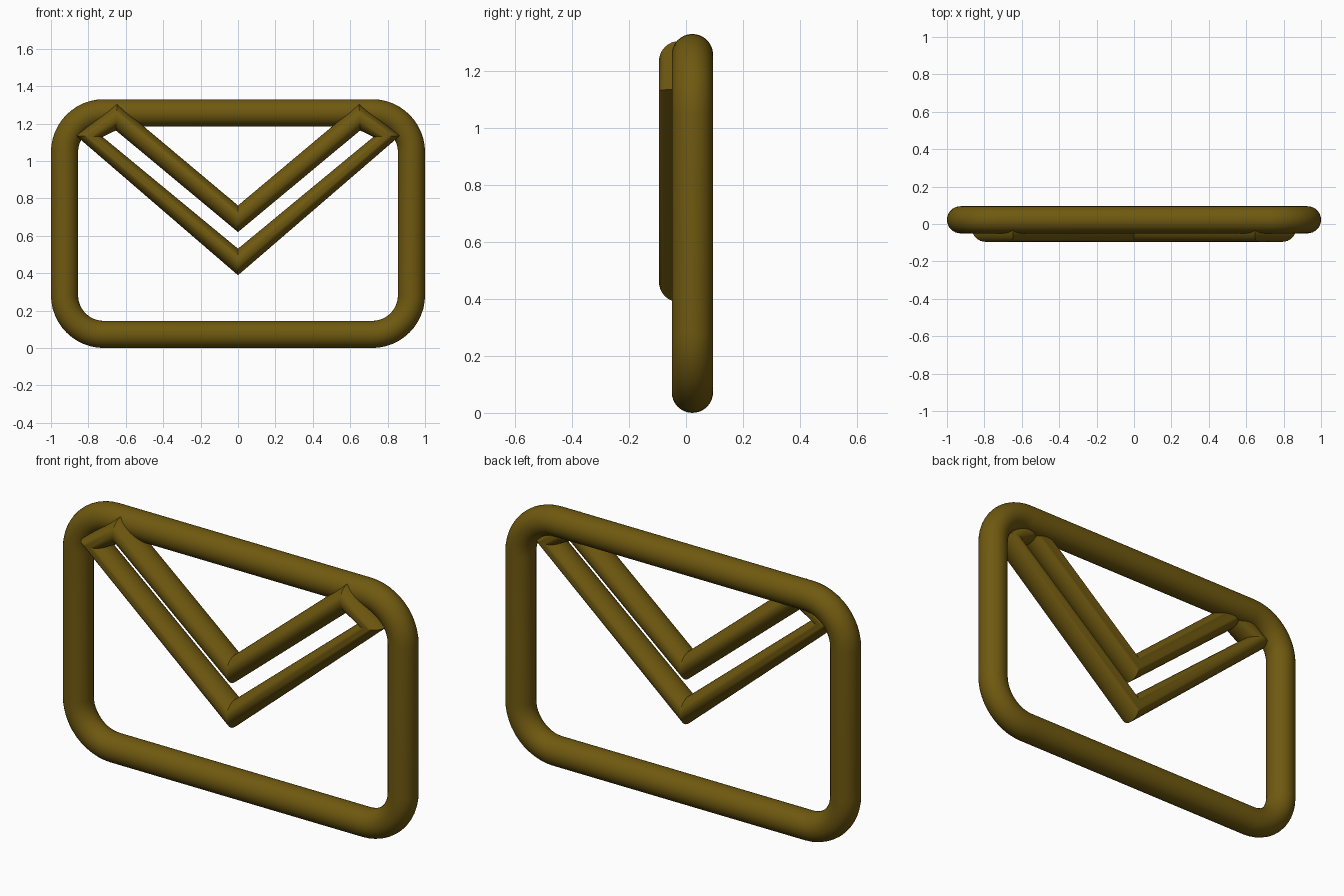
import bpy, bmesh
from math import sin, cos, pi, radians
from mathutils import Vector

if "Cube" in bpy.data.objects:
    bpy.data.objects.remove(bpy.data.objects["Cube"])

gold = bpy.data.materials.new("dark_gold")
gold.diffuse_color = (0.16, 0.10, 0.005, 1)
gold.use_nodes = True
gold.node_tree.nodes["Principled BSDF"].inputs["Base Color"].default_value = gold.diffuse_color


def closed_tube(name, path, radius, y, sides=32):
    """Round tube along a closed (x, z) path; each ring lies in the corner's bisecting plane."""
    pts = [Vector((x, y, z)) for x, z in path]
    n = len(pts)
    up = Vector((0, 1, 0))
    bm = bmesh.new()
    rings = []
    for i, p in enumerate(pts):
        tangent = (p - pts[i - 1]).normalized() + (pts[(i + 1) % n] - p).normalized()
        out = tangent.normalized().cross(up)
        rings.append([bm.verts.new(p + radius * (out * cos(a) + up * sin(a)))
                      for a in (2 * pi * k / sides for k in range(sides))])
    for i in range(n):
        a, b = rings[i], rings[(i + 1) % n]
        for k in range(sides):
            j = (k + 1) % sides
            bm.faces.new((a[k], a[j], b[j], b[k]))
    bmesh.ops.recalc_face_normals(bm, faces=bm.faces)
    mesh = bpy.data.meshes.new(name)
    bm.to_mesh(mesh)
    bm.free()
    obj = bpy.data.objects.new(name, mesh)
    bpy.context.collection.objects.link(obj)
    mesh.materials.append(gold)
    bpy.ops.object.select_all(action='DESELECT')
    obj.select_set(True)
    bpy.context.view_layer.objects.active = obj
    bpy.ops.object.shade_smooth_by_angle(angle=radians(35))
    return obj


# Envelope outline: rounded rectangle
R = 0.0725
corner, steps = 0.21, 12
cx, z_low, z_high = 1 - R - corner, R + corner, 1.33 - R - corner
outline = []
for q, (x, z) in enumerate([(cx, z_high), (-cx, z_high), (-cx, z_low), (cx, z_low)]):
    for s in range(steps + 1):
        a = (q + s / steps) * pi / 2
        outline.append((x + corner * cos(a), z + corner * sin(a)))
closed_tube("envelope_frame", outline, R, 0.0225)

# Flap: closed V-shaped loop with sharp corners
right = [(0.795, 1.132), (0.65, 1.234)]
left = [(-x, z) for x, z in reversed(right)]
closed_tube("envelope_flap", [(0, 0.46)] + right + [(0, 0.691)] + left, 0.071, -0.024)
